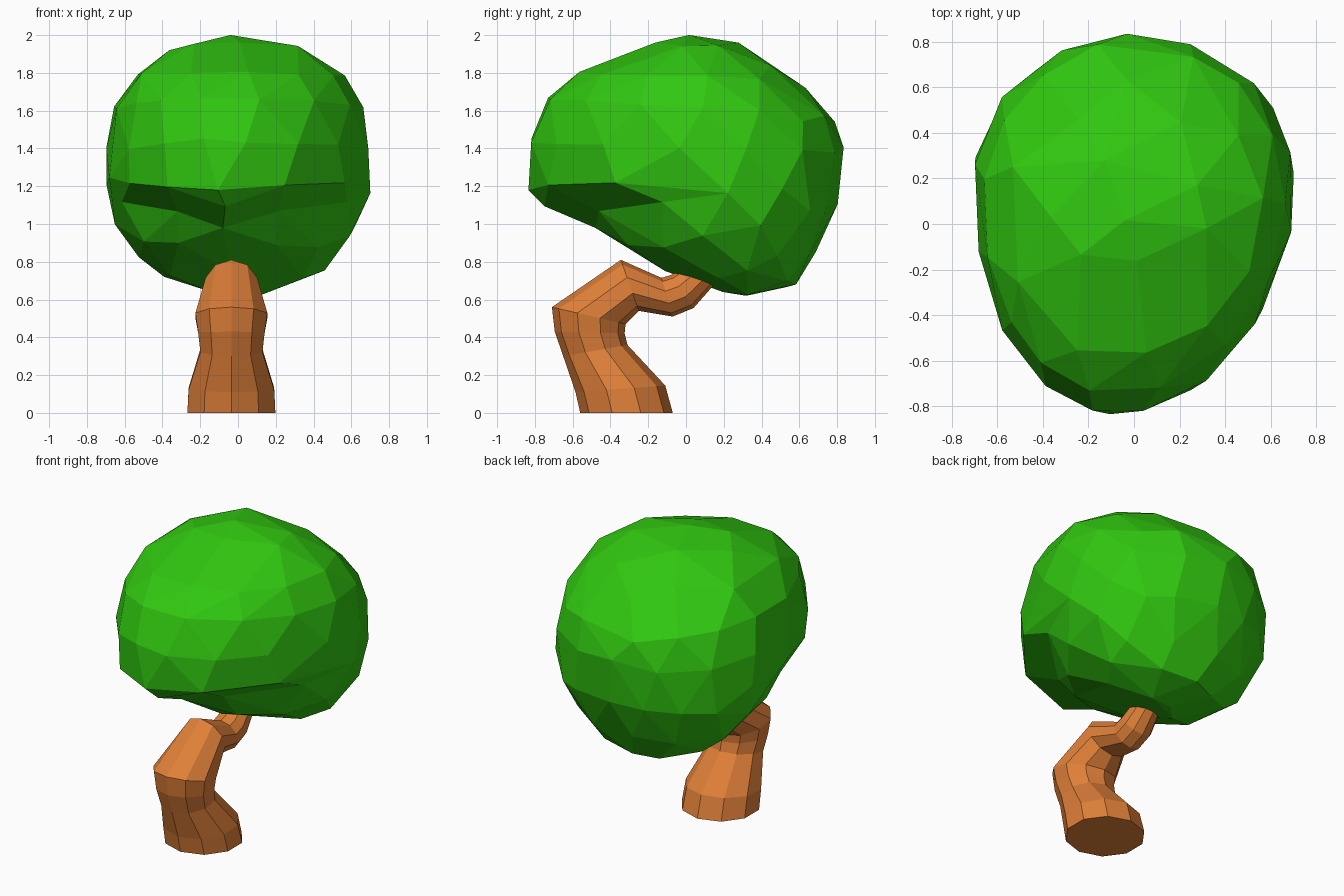
import bpy, bmesh, math
from mathutils import Vector

if "Cube" in bpy.data.objects:
    bpy.data.objects.remove(bpy.data.objects["Cube"])


def finish(bm, name, color):
    bmesh.ops.recalc_face_normals(bm, faces=bm.faces)
    mesh = bpy.data.meshes.new(name)
    bm.to_mesh(mesh)
    bm.free()
    mat = bpy.data.materials.new(name + "_color")
    mat.diffuse_color = color
    mat.use_nodes = True
    mat.node_tree.nodes["Principled BSDF"].inputs["Base Color"].default_value = mat.diffuse_color
    mesh.materials.append(mat)
    obj = bpy.data.objects.new(name, mesh)
    bpy.context.collection.objects.link(obj)
    return obj


def interp(table, z):
    if z <= table[0][0]:
        return table[0][1]
    for (z0, v0), (z1, v1) in zip(table, table[1:]):
        if z <= z1:
            return v0 + (v1 - v0) * (z - z0) / (z1 - z0)
    return table[-1][1]


# Bent trunk: ten-sided rings, each given by its outer and inner (y, z) points
rings = [
    ((-0.56, 0.00), (-0.07, 0.00)),
    ((-0.585, 0.11), (-0.11, 0.145)),
    ((-0.65, 0.30), (-0.31, 0.36)),
    ((-0.695, 0.43), (-0.325, 0.42)),
    ((-0.71, 0.56), (-0.32, 0.47)),
    ((-0.345, 0.81), (-0.25, 0.54)),
    ((-0.13, 0.715), (-0.07, 0.51)),
    ((-0.08, 0.73), (0.04, 0.555)),
    ((0.03, 0.80), (0.15, 0.68)),
    ((0.12, 0.95), (0.25, 0.87)),
]
SIDES = 10
bm = bmesh.new()
loops = []
for outer, inner in rings:
    o, i = Vector((-0.035, *outer)), Vector((-0.035, *inner))
    mid, u = (o + i) / 2, (o - i) / 2
    side = Vector((u.length, 0, 0))
    loops.append([bm.verts.new(mid + u * math.cos(a) + side * math.sin(a))
                  for a in (math.tau * k / SIDES for k in range(SIDES))])
for lo, hi in zip(loops, loops[1:]):
    for k in range(SIDES):
        n = (k + 1) % SIDES
        bm.faces.new((lo[k], lo[n], hi[n], hi[k]))
bm.faces.new(loops[0])
bm.faces.new(loops[-1])
finish(bm, "trunk", (0.74, 0.215, 0.04, 1))

# Foliage: sphere reshaped by front, back and width profiles over height
front = [(0.62, 0.32), (0.65, 0.15), (0.70, 0.02), (0.80, -0.20), (0.90, -0.39),
         (1.02, -0.51), (1.06, -0.70), (1.10, -0.77), (1.17, -0.83), (1.43, -0.83),
         (1.55, -0.79), (1.67, -0.74), (1.79, -0.60), (1.83, -0.52), (1.90, -0.32),
         (1.96, -0.17), (2.0, 0.02)]
back = [(0.62, 0.32), (0.65, 0.50), (0.68, 0.58), (0.85, 0.69), (1.10, 0.80),
        (1.39, 0.83), (1.55, 0.79), (1.67, 0.68), (1.79, 0.54), (1.90, 0.38),
        (1.96, 0.28), (2.0, 0.02)]
width = [(0.62, 0.0), (0.65, 0.20), (0.72, 0.40), (0.83, 0.53), (1.00, 0.645),
         (1.20, 0.70), (1.40, 0.70), (1.62, 0.66), (1.78, 0.57), (1.86, 0.46),
         (1.93, 0.34), (1.97, 0.20), (2.0, 0.0)]
widest = [(0.62, 0.32), (1.0, 0.25), (1.4, 0.17), (2.0, 0.02)]

bm = bmesh.new()
bmesh.ops.create_icosphere(bm, subdivisions=5, radius=1)
for v in bm.verts:
    d = v.co.normalized()
    z = 1.31 + 0.69 * d.z
    a = math.atan2(d.y, d.x)
    mid = interp(widest, z)
    # the overhanging front lip rises towards the sides
    lift = 0.18 * abs(math.cos(a)) * max(0, 1 - abs(z - 1.12) / 0.22)
    reach = interp(back, z) - mid if d.y > 0 else mid - interp(front, z - lift)
    skew = -0.07 * max(0, -math.sin(a)) ** 2
    v.co = (interp(width, z) * math.cos(a) + skew, mid + reach * math.sin(a), z)
bmesh.ops.smooth_vert(bm, verts=bm.verts, factor=0.5,
                      use_axis_x=True, use_axis_y=True, use_axis_z=True)
foliage = finish(bm, "foliage", (0.03, 0.57, 0.005, 1))

# Broad, irregular flat facets
dec = foliage.modifiers.new("facets", 'DECIMATE')
dec.ratio = 0.035
merge = foliage.modifiers.new("merge_facets", 'DECIMATE')
merge.decimate_type = 'DISSOLVE'
merge.angle_limit = math.radians(6)
